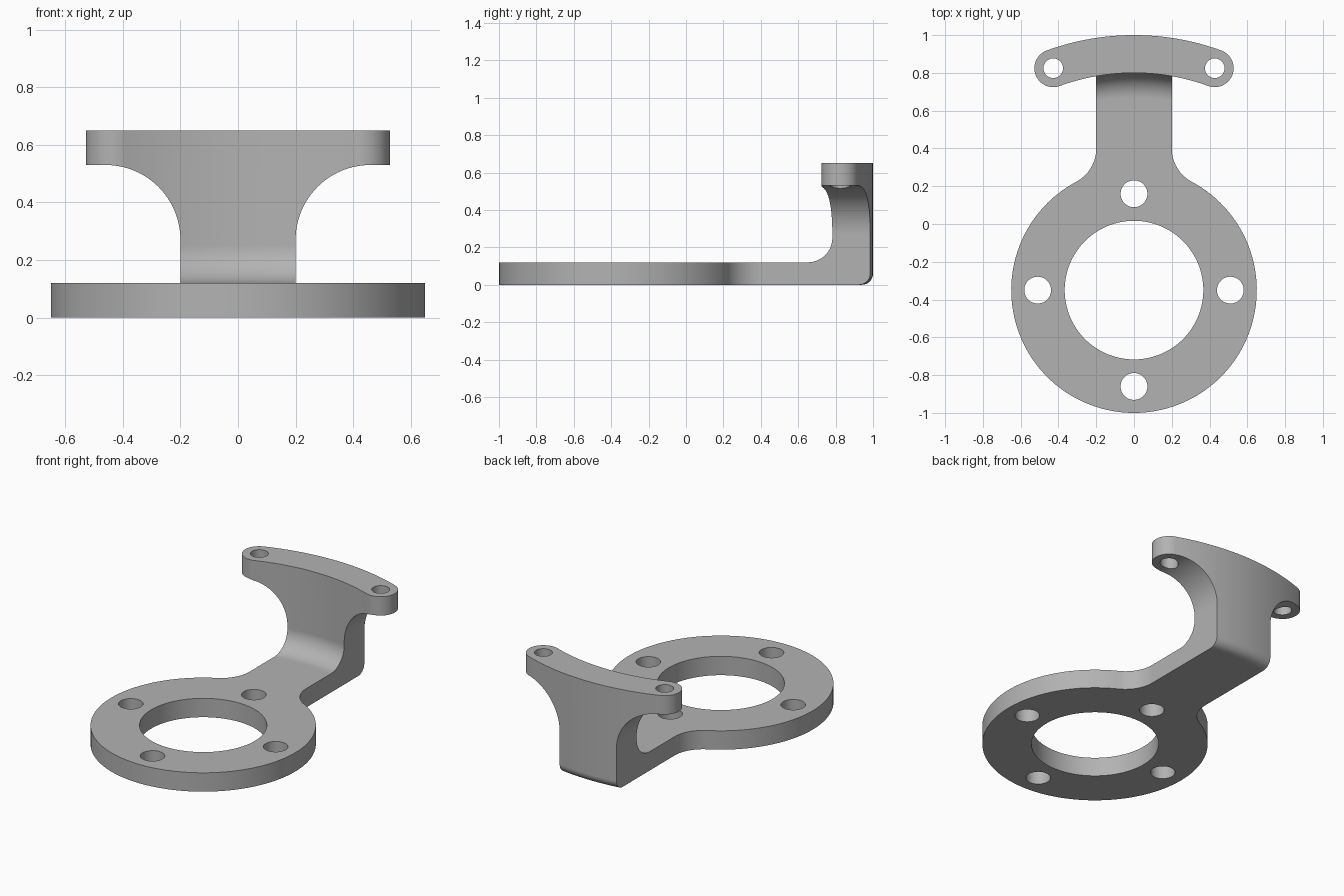
import bpy, bmesh
from math import sin, cos, radians, atan2, pi
from mathutils import Vector, Matrix

cube = bpy.data.objects.get("Cube")
if cube:
    bpy.data.objects.remove(cube)

RING_Y = -0.35       # common centre of ring and curved wall
THICK, TOP = 0.12, 0.65
HALF = 0.2           # half width of the arm
EAR_ANGLE = 20

metal = bpy.data.materials.new("grey metal")
metal.use_nodes = True
GREY = (0.45, 0.45, 0.45, 1)
metal.diffuse_color = GREY
metal.node_tree.nodes["Principled BSDF"].inputs["Base Color"].default_value = GREY


def arc(cx, cy, r, a0, a1, n):
    """Points along an arc, angles in degrees."""
    steps = [radians(a0 + (a1 - a0) * i / n) for i in range(n + 1)]
    return [(cx + r * cos(a), cy + r * sin(a)) for a in steps]


def finish(name, bm):
    bmesh.ops.recalc_face_normals(bm, faces=bm.faces)
    mesh = bpy.data.meshes.new(name)
    bm.to_mesh(mesh)
    bm.free()
    mesh.materials.append(metal)
    ob = bpy.data.objects.new(name, mesh)
    bpy.context.collection.objects.link(ob)
    return ob


def extrude(name, outline, start, depth):
    """Closed outline given as 3D points, pushed along a vector."""
    bm = bmesh.new()
    face = bm.faces.new([bm.verts.new(Vector(p) + Vector(start)) for p in outline])
    new = bmesh.ops.extrude_face_region(bm, geom=[face])["geom"]
    verts = [v for v in new if isinstance(v, bmesh.types.BMVert)]
    bmesh.ops.translate(bm, verts=verts, vec=depth)
    return finish(name, bm)


def cylinder(name, x, y, r, z0, z1, n=48):
    outline = [(px, py, 0) for px, py in arc(x, y, r, 0, 360, n)[:-1]]
    return extrude(name, outline, (0, 0, z0), (0, 0, z1 - z0))


def combine(target, other, operation):
    mod = target.modifiers.new(operation.lower(), 'BOOLEAN')
    mod.operation, mod.object, mod.solver = operation, other, 'EXACT'
    bpy.context.view_layer.objects.active = target
    bpy.ops.object.modifier_apply(modifier=mod.name)
    bpy.data.objects.remove(other)


# Curved wall: filleted L section swept around the ring centre
section = [(0.95, 0)] + arc(1.29, 0.06, 0.06, -90, 0, 8)
section += [(1.35, TOP), (1.15, TOP)]
section += arc(1.02, THICK + 0.13, 0.13, 0, -90, 12) + [(0.95, THICK)]
bm = bmesh.new()
first = bm.faces.new([bm.verts.new((r, 0, z)) for r, z in section])
bmesh.ops.rotate(bm, verts=bm.verts, cent=(0, 0, 0),
                 matrix=Matrix.Rotation(radians(90 - EAR_ANGLE), 3, 'Z'))
bmesh.ops.spin(bm, geom=[first], cent=(0, 0, 0), axis=(0, 0, 1),
               angle=radians(2 * EAR_ANGLE), steps=40, use_duplicate=False)
if first.is_valid and not any(len(e.link_faces) == 1 for e in first.edges):
    pass
else:
    bmesh.ops.holes_fill(bm, edges=[e for e in bm.edges if e.is_boundary])
bmesh.ops.translate(bm, verts=bm.verts, vec=(0, RING_Y, 0))
bracket = finish("mounting_bracket", bm)

# Rounded ears at both ends of the wall
ears = [(s * 1.25 * sin(radians(EAR_ANGLE)), RING_Y + 1.25 * cos(radians(EAR_ANGLE)))
        for s in (-1, 1)]
for x, y in ears:
    combine(bracket, cylinder("ear", x, y, 0.1, 0.3, TOP), 'UNION')

# Trim the wall to its flared front outline
flare = [(HALF, -0.1)] + arc(HALF + 0.26, 0.27, 0.26, 180, 90, 24) + [(0.7, 0.53), (0.7, 0.8)]
flare += [(-x, z) for x, z in reversed(flare)]
trim = extrude("wall_trim", [(x, 0, z) for x, z in flare], (0, 0.4, 0), (0, 0.8, 0))
combine(bracket, trim, 'INTERSECT')

# Base ring with its neck blended in by fillets
blend = math_angle = atan2(0.75, 0.4) * 180 / pi
side = [(HALF, 0.85)] + arc(0.4, 0.4, 0.2, 180, 180 + blend, 14)
around = arc(0, RING_Y, 0.65, blend, -180 - blend, 110)[1:-1]
plan = side + around + [(-x, y) for x, y in reversed(side)]
base = extrude("base", [(x, y, 0) for x, y in plan], (0, 0, 0), (0, 0, THICK))
combine(bracket, base, 'UNION')

# Central opening, four ring bolt holes and two ear holes
holes = [(0, RING_Y, 0.367, 128)]
holes += [(0.51 * cos(k * pi / 2), RING_Y + 0.51 * sin(k * pi / 2), 0.071, 48) for k in range(4)]
holes += [(x, y, 0.052, 48) for x, y in ears]
for x, y, r, n in holes:
    combine(bracket, cylinder("hole", x, y, r, -0.2, 0.9, n), 'DIFFERENCE')

# Clean shading
bpy.ops.object.select_all(action='DESELECT')
bracket.select_set(True)
bpy.context.view_layer.objects.active = bracket
bpy.ops.object.shade_smooth_by_angle(angle=radians(30))
weighted = bracket.modifiers.new("even shading", 'WEIGHTED_NORMAL')
weighted.keep_sharp = True
